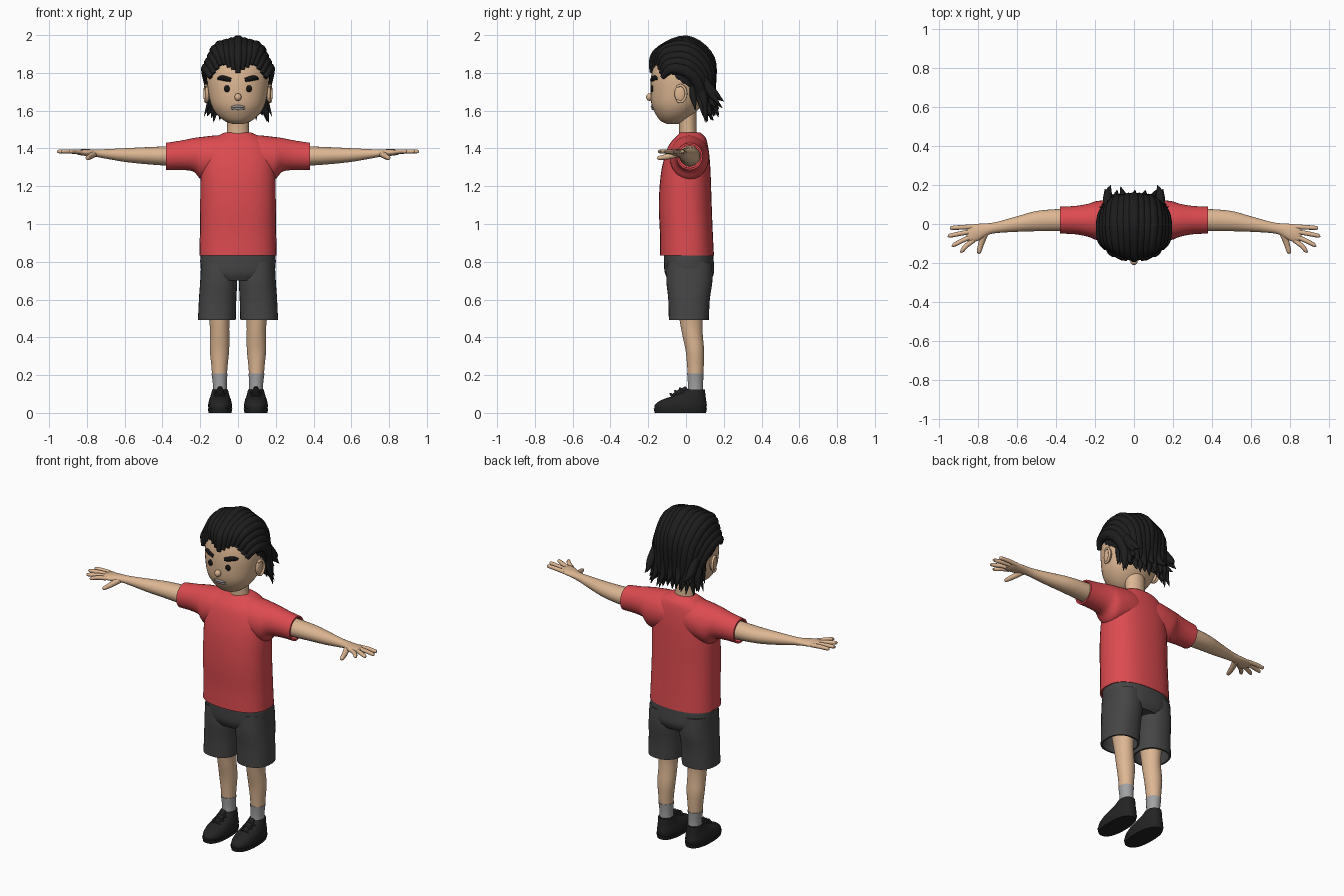
import bpy, bmesh, math, random
from mathutils import Vector

random.seed(4)
if "Cube" in bpy.data.objects:
    bpy.data.objects.remove(bpy.data.objects["Cube"])


def material(name, r, g, b):
    m = bpy.data.materials.new(name)
    m.use_nodes = True
    m.diffuse_color = (r, g, b, 1)
    m.node_tree.nodes["Principled BSDF"].inputs["Base Color"].default_value = (r, g, b, 1)
    return m


SKIN = material("tan skin", .72, .47, .29)
RED = material("red cloth", .72, .07, .08)
GREY = material("charcoal cloth", .06, .06, .06)
SOCK = material("light grey knit", .36, .36, .37)
HAIR = material("black hair", .012, .012, .012)
SHOE = material("dark shoe", .017, .017, .017)
INK = material("facial black", .008, .007, .007)
LIP = material("grey lip", .32, .28, .28)


def finish(obj, mat, angle=50):
    obj.data.materials.clear()
    obj.data.materials.append(mat)
    bpy.ops.object.select_all(action='DESELECT')
    obj.select_set(True)
    bpy.context.view_layer.objects.active = obj
    bpy.ops.object.shade_smooth_by_angle(angle=math.radians(angle))
    return obj


def from_bmesh(name, bm, mat, angle=50):
    bmesh.ops.recalc_face_normals(bm, faces=bm.faces)
    mesh = bpy.data.meshes.new(name)
    bm.to_mesh(mesh)
    bm.free()
    obj = bpy.data.objects.new(name, mesh)
    bpy.context.collection.objects.link(obj)
    return finish(obj, mat, angle)


def spline(pts, k=4):
    """Catmull-Rom resampling of tuples of any length."""
    p = [pts[0]] + list(pts) + [pts[-1]]
    out = []
    for i in range(1, len(p) - 2):
        for s in range(k):
            t = s / k
            out.append(tuple(
                b + .5 * t * (c - a + t * (2 * a - 5 * b + 4 * c - d + t * (3 * (b - c) + d - a)))
                for a, b, c, d in zip(p[i - 1], p[i], p[i + 1], p[i + 2])))
    return out + [tuple(pts[-1])]


def loft(name, rings, mat, axis=2, power=2.0, hem=None, n=32, flip=1):
    """Skin rings (position, centre u, centre v, radius u, radius v) along an axis.
    hem = 0 or -1 folds that end inwards, leaving an open cuff."""
    rings = spline(rings)
    if hem is not None:
        if hem == 0:
            rings.reverse()
        end, inner = rings[-1], rings[-6]
        rings.append((*end[:3], end[3] - .01, end[4] - .01))
        rings.append((*inner[:3], inner[3] - .012, inner[4] - .012))
    bm = bmesh.new()
    loops = []
    for w, cu, cv, ru, rv in rings:
        loop = []
        for i in range(n):
            c, s = math.cos(math.tau * i / n), math.sin(math.tau * i / n)
            co = [cu + ru * math.copysign(abs(c) ** (2 / power), c),
                  cv + rv * math.copysign(abs(s) ** (2 / power), s)]
            co.insert(axis, w)
            co[0] *= flip
            loop.append(bm.verts.new(co))
        loops.append(loop)
    for a, b in zip(loops, loops[1:]):
        for i in range(n):
            bm.faces.new((a[i], a[(i + 1) % n], b[(i + 1) % n], b[i]))
    bm.faces.new(loops[0])
    bm.faces.new(loops[-1])
    return from_bmesh(name, bm, mat)


def strands(name, paths, mat, k=4, res=3):
    """Round tapered strands through points (x, y, z, radius)."""
    cu = bpy.data.curves.new(name, 'CURVE')
    cu.dimensions = '3D'
    cu.bevel_depth = 1
    cu.bevel_resolution = res
    cu.use_fill_caps = True
    for path in paths:
        pts = spline(path, k)
        sp = cu.splines.new('POLY')
        sp.points.add(len(pts) - 1)
        for p, (x, y, z, r) in zip(sp.points, pts):
            p.co = (x, y, z, 1)
            p.radius = max(r, .001)
    obj = bpy.data.objects.new(name, cu)
    bpy.context.collection.objects.link(obj)
    bpy.ops.object.select_all(action='DESELECT')
    obj.select_set(True)
    bpy.context.view_layer.objects.active = obj
    bpy.ops.object.convert(target='MESH')
    return finish(bpy.context.object, mat, 60)


def ball(name, loc, scale, mat, cut=None):
    bm = bmesh.new()
    bmesh.ops.create_uvsphere(bm, u_segments=32, v_segments=20, radius=1)
    for v in bm.verts:
        v.co = Vector(loc) + Vector(a * b for a, b in zip(v.co, scale))
    if cut:
        geom = bm.verts[:] + bm.edges[:] + bm.faces[:]
        bmesh.ops.bisect_plane(bm, geom=geom, plane_co=cut[0], plane_no=cut[1], clear_inner=True)
        bmesh.ops.holes_fill(bm, edges=[e for e in bm.edges if e.is_boundary])
    return from_bmesh(name, bm, mat)


# Head and neck
head = loft("head", [(1.53, 0, -.07, .03, .03), (1.545, 0, -.068, .07, .065), (1.58, 0, -.06, .112, .1),
                     (1.63, 0, -.05, .142, .132), (1.70, 0, -.04, .158, .148), (1.78, 0, -.03, .165, .155),
                     (1.86, 0, -.02, .15, .145), (1.92, 0, -.01, .11, .11), (1.96, 0, 0, .04, .04)], SKIN, power=2.1)
loft("neck", [(1.44, 0, .012, .064, .05), (1.5, 0, .01, .058, .046), (1.6, 0, .005, .06, .05)], SKIN)
bpy.context.view_layer.update()


def on_face(x, z):
    return head.ray_cast(Vector((x, -1, z)), Vector((0, 1, 0)))[1].y


# Facial features
ball("nose", (0, on_face(0, 1.672) - .006, 1.672), (.018, .018, .02), SKIN)
strands("lips", [[(x, on_face(x, z), z - abs(x) * .08, r) for x, r in
                  ((-.038, .002), (-.02, .007), (0, .007), (.02, .007), (.038, .002))]
                 for z in (1.611, 1.623)], LIP)
for side, label in ((1, "left"), (-1, "right")):
    ball(label + "_eye", (side * .058, on_face(.058, 1.716), 1.716), (.016, .009, .018), INK)
    brow = [(.036, 1.762, .011), (.06, 1.768, .014), (.085, 1.773, .014), (.106, 1.768, .008)]
    strands(label + "_eyebrow", [[(side * x, on_face(x, z) + .004, z, r) for x, z, r in brow]], INK)
    ball(label + "_ear", (side * .163, -.03, 1.69), (.013, .031, .046), SKIN)
    rim = [(side * (.17 + .006 * math.sin(a)), -.03 + .03 * math.sin(a), 1.69 + .044 * math.cos(a), .007)
           for a in (i * math.pi / 5 for i in range(-1, 7))]
    strands(label + "_ear_rim", [rim], SKIN)

# Hair: scalp cap, then swept-back locks blended between three guide paths
ball("hair_cap", (0, -.01, 1.8), (.172, .163, .175), HAIR, ((0, 0, 1.68), (0, 1, 1)))
CENTRE = [(0, -.182, 1.80), (0, -.155, 1.90), (0, 0, 1.966), (0, .125, 1.87), (0, .13, 1.69), (0, .15, 1.56)]
MIDDLE = [(.08, -.155, 1.85), (.10, -.11, 1.92), (.11, .01, 1.93), (.1, .105, 1.84), (.09, .13, 1.69), (.09, .17, 1.58)]
SIDE = [(.145, -.125, 1.775), (.162, -.08, 1.82), (.162, 0, 1.81), (.15, .06, 1.75), (.13, .085, 1.66), (.15, .11, 1.55)]
THICK = (.012, .028, .034, .032, .026, .002)


def lock(s):
    a = abs(s) * 2
    lo, hi, t = (CENTRE, MIDDLE, a) if a <= 1 else (MIDDLE, SIDE, a - 1)
    path = []
    for i, (p, q) in enumerate(zip(lo, hi)):
        co = Vector(p).lerp(Vector(q), t)
        if i == 5:
            co += Vector((random.uniform(-.02, .02), random.uniform(-.02, .04), random.uniform(-.02, .06)))
        path.append((math.copysign(co.x, s), co.y, co.z, THICK[i]))
    return path


strands("swept_hair_locks", [lock(i / 7) for i in range(-7, 8)], HAIR, k=5)
nape = []
for i in range(-5, 6):
    x = i * .027
    back = .115 - 1.5 * x * x
    nape.append([(x, back - .03, 1.78, .02), (x * 1.05, back, 1.68, .026),
                 (x * 1.1, back + .01, 1.61, .017),
                 (x * 1.2, back + random.uniform(.01, .05), random.uniform(1.535, 1.58), .001)])
for side in (1, -1):
    for x, y, z in ((.15, .18, 1.63), (.12, .2, 1.65), (.18, .09, 1.57), (.16, .05, 1.6)):
        nape.append([(side * .135, .05 + (y - .1) * .4, 1.77, .02), (side * .135, y * .75, 1.69, .022),
                     (side * x, y, z, .001)])
strands("nape_hair_locks", nape, HAIR)

# Shirt body
loft("shirt_body", [(.832, 0, .005, .205, .143), (.95, 0, .002, .202, .14), (1.1, 0, -.004, .2, .14),
                    (1.25, 0, -.002, .199, .133), (1.35, 0, .005, .192, .12), (1.42, 0, .013, .165, .102),
                    (1.46, 0, .024, .12, .078), (1.485, 0, .022, .068, .052)], RED, power=2.4, hem=0)
# Shorts
loft("shorts_hips", [(.70, 0, .018, .15, .11), (.74, 0, .018, .19, .13), (.8, 0, .015, .2, .132),
                     (.87, 0, .012, .195, .13)], GREY, power=2.4)

for side, label in ((1, "left"), (-1, "right")):
    # Sleeve, arm and hand
    loft(label + "_sleeve", [(0, .02, 1.355, .09, .11), (.1, .018, 1.358, .105, .112), (.19, .018, 1.348, .1, .113),
                             (.235, .019, 1.366, .085, .089), (.3, .02, 1.364, .073, .078),
                             (.38, .02, 1.358, .069, .072)], RED, axis=0, hem=-1, flip=side)
    loft(label + "_arm", [(.3, .02, 1.36, .055, .055), (.38, .02, 1.36, .057, .051), (.5, .015, 1.362, .052, .044),
                          (.6, 0, 1.365, .04, .036), (.7, -.017, 1.371, .029, .025), (.75, -.026, 1.375, .03, .02),
                          (.8, -.042, 1.378, .043, .018), (.84, -.05, 1.38, .046, .015),
                          (.86, -.05, 1.38, .036, .008)], SKIN, axis=0, n=24, flip=side)
    fingers = []
    for base, tip_x, tip_y in ((-.014, .945, -.02), (-.037, .955, -.06), (-.061, .935, -.108), (-.085, .893, -.138)):
        fingers.append([(side * .825, base, 1.38, .012), (side * (.45 * tip_x + .46), (base + tip_y) / 2, 1.384, .012),
                        (side * (tip_x - .008), tip_y, 1.384, .01), (side * tip_x, tip_y, 1.384, .004)])
    fingers.append([(side * .765, -.045, 1.37, .018), (side * .785, -.1, 1.356, .015),
                    (side * .797, -.143, 1.35, .011), (side * .8, -.152, 1.35, .004)])
    strands(label + "_fingers", fingers, SKIN)

    # Shorts leg, leg and sock
    loft(label + "_shorts_leg", [(.493, .112, .015, .1, .106), (.6, .108, .016, .099, .11), (.7, .102, .018, .098, .122),
                                 (.8, .1, .018, .095, .12)], GREY, power=2.3, hem=0, flip=side)
    loft(label + "_leg", [(.18, .098, .05, .038, .04), (.25, .098, .05, .043, .044), (.33, .098, .047, .051, .049),
                          (.41, .097, .035, .051, .054), (.48, .098, .028, .053, .06), (.62, .1, .022, .07, .075)],
         SKIN, flip=side)
    loft(label + "_sock", [(.09, .095, .05, .037, .042), (.15, .096, .05, .037, .04), (.208, .098, .05, .042, .044)],
         SOCK, flip=side)

    # Shoe with sole, tongue and laces
    loft(label + "_shoe", [(.015, .095, -.03, .06, .135), (.04, .095, -.028, .063, .138), (.065, .095, -.015, .059, .122),
                           (.085, .095, .01, .052, .094), (.105, .095, .035, .046, .067),
                           (.125, .095, .05, .041, .05)], SHOE, power=2.3, flip=side)
    loft(label + "_sole", [(0, .095, -.03, .06, .136), (.022, .095, -.03, .065, .141)], SHOE, power=2.4, flip=side)
    strands(label + "_tongue", [[(side * .095, -.07, .085, .015), (side * .095, -.03, .105, .022),
                                 (side * .095, .005, .132, .012)]], SHOE)
    strands(label + "_laces", [[(side * (.095 - .037), y + .012, z - .02, .005), (side * .095, y - .012, z + .014, .006),
                                (side * (.095 + .037), y + .012, z - .02, .005)]
                               for y, z in ((-.07, .087), (-.045, .101), (-.02, .116))], SHOE)
